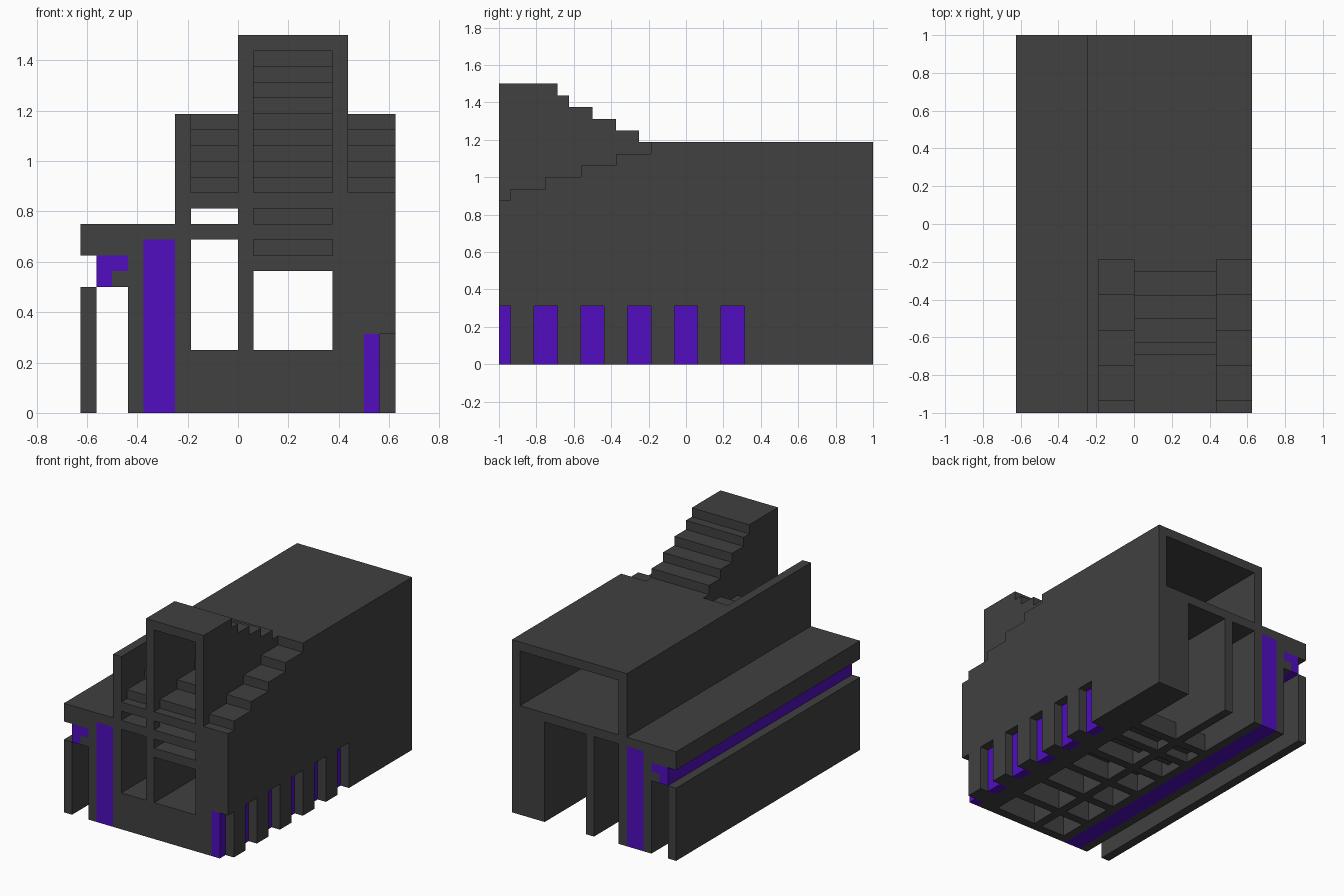
import bpy, bmesh

cube = bpy.data.objects.get("Cube")
if cube:
    bpy.data.objects.remove(cube, do_unlink=True)


def material(name, rgb):
    m = bpy.data.materials.new(name)
    m.use_nodes = True
    m.diffuse_color = (*rgb, 1)
    for n in m.node_tree.nodes:
        if n.type == 'BSDF_PRINCIPLED':
            n.inputs["Base Color"].default_value = (*rgb, 1)
            n.inputs["Roughness"].default_value = 0.8
    return m


DARK = material("dark grey", (0.052, 0.052, 0.052))
PURPLE = material("violet", (0.082, 0.004, 0.52))
U = 0.0625  # one grid cell


def boxes(name, items, mat=DARK):
    """One object from boxes given as (x0, x1, y0, y1, z0, z1)."""
    bm = bmesh.new()
    for x0, x1, y0, y1, z0, z1 in items:
        for v in bmesh.ops.create_cube(bm, size=1)["verts"]:
            v.co = ((x0 + x1) / 2 + v.co.x * (x1 - x0),
                    (y0 + y1) / 2 + v.co.y * (y1 - y0),
                    (z0 + z1) / 2 + v.co.z * (z1 - z0))
    me = bpy.data.meshes.new(name)
    bm.to_mesh(me)
    bm.free()
    me.materials.append(mat)
    ob = bpy.data.objects.new(name, me)
    bpy.context.collection.objects.link(ob)
    return ob


# Left side: ledge, hanging lip, outer panel and violet core wall
boxes("side_ledge", [(-0.625, -0.375, -1, 1, 0.625, 0.75),
                     (-0.375, -0.25, -1, 1, 0.6875, 0.75)])
boxes("side_wall", [(-0.4375, -0.375, -1, 1, 0, 0.625)])
boxes("outer_panel", [(-0.625, -0.5625, -1, 1, 0, 0.5)])
boxes("core_wall", [(-0.375, -0.25, -1, 1, 0, 0.6875)], PURPLE)
boxes("light_strip", [(-0.5625, -0.4375, -1, 1, 0.5625, 0.625),
                      (-0.5625, -0.5, -1, 1, 0.5, 0.5625)], PURPLE)
boxes("strip_bracket", [(-0.5, -0.4375, -1, 1, 0.5, 0.5625)])

# Tall parapet wall and partition between the lower corridors
boxes("parapet_wall", [(-0.25, -0.1875, -1, 1, 0, 1.1875)])
boxes("partition_wall", [(0, U, -1, 1, 0, 0.6875)])

# Right block with slots along its foot
boxes("right_block", [(0.375, 0.5, -1, 1, 0, 0.75),
                      (0.5, 0.625, -1, 1, 0.3125, 0.75)])
slots = [(max(-1, c - U), c + U) for c in (-1 + 0.25 * i for i in range(6))]
ends = [s[0] for s in slots[1:]] + [1]
boxes("foot_fins", [(0.5, 0.625, s[1], e, 0, 0.3125) for s, e in zip(slots, ends)])
boxes("slot_panels", [(0.5, 0.5625, a, b, 0, 0.3125) for a, b in slots], PURPLE)

# Upper floor and the low steps under and over it
boxes("upper_floor", [(-0.1875, 0.375, -1, 1, 0.6875, 0.75)])
boxes("inner_steps", [(U, 0.375, -1, -0.5625, 0.5625, 0.625),
                      (U, 0.375, -0.625, -0.375, 0.625, 0.6875),
                      (U, 0.375, -0.4375, -0.1875, 0.75, 0.8125)])

# Stepped roof slab with the right wall beneath it
roof = [(-1, -0.9375, 0.875), (-0.9375, -0.75, 0.9375), (-0.75, -0.5625, 1.0),
        (-0.5625, -0.375, 1.0625), (-0.375, -0.1875, 1.125), (-0.1875, 1, 1.1875)]
boxes("stepped_roof", [(-0.1875, 0.5625, a, min(b + U, 1), t - U, t)
                       for a, b, t in roof])
boxes("right_wall", [(0.5625, 0.625, a, b, 0.75, t) for a, b, t in roof])
boxes("front_posts", [(0, U, -1, -1 + U, 0.75, 0.8125),
                      (0.375, 0.5625, -1, -1 + U, 0.75, 0.8125)])

# Open-fronted stair tower
tower = [(-1, -0.6875, 1.5), (-0.6875, -0.625, 1.4375), (-0.625, -0.5, 1.375),
         (-0.5, -0.375, 1.3125), (-0.375, -0.25, 1.25)]
boxes("tower_roof", [(U, 0.375, max(-1, a - U), b, t - U, t) for a, b, t in tower]
      + [(0, 0.4375, -0.25, -0.1875, 1.125, 1.1875)])
for name, x in (("tower_wall_right", 0), ("tower_wall_left", 0.375)):
    boxes(name, [(x, x + U, a, b, 0.875, t) for a, b, t in tower])

# Lower floor: descending deck on cross ribs, open underneath
deck = [(-1, -0.25, 0.25), (-0.25, 0.125, 0.1875), (0.125, 0.5, 0.125)]
columns = [(-0.1875, 0), (U, 0.375)]
floor = []
for x0, x1 in columns:
    for a, b, t in deck:
        floor.append((x0, x1, a, b, t - U, t))
    for i in range(7):
        y = min(-1 + 0.25 * i, 0.5 - U)
        t = next(t for a, b, t in deck if a <= y < b)
        floor.append((x0, x1, y, y + U, 0, t - U))
boxes("lower_floor", floor)
